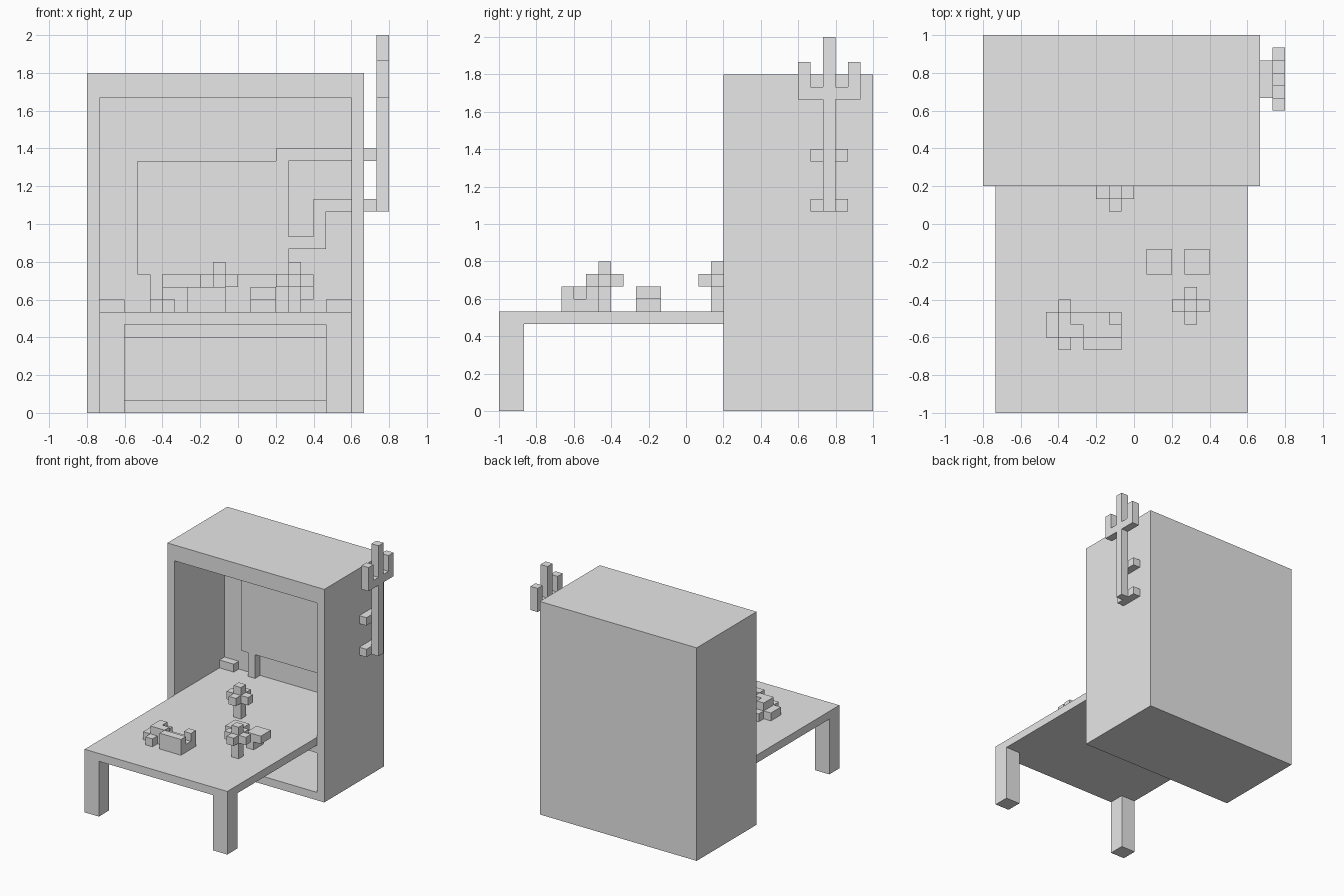
import bpy
import bmesh
from mathutils import Vector

U = 1 / 15  # block size

if "Cube" in bpy.data.objects:
    bpy.data.objects.remove(bpy.data.objects["Cube"], do_unlink=True)

grey = bpy.data.materials.new("plain_grey")
grey.use_nodes = True
grey.diffuse_color = (0.8, 0.8, 0.8, 1)
grey.node_tree.nodes["Principled BSDF"].inputs["Base Color"].default_value = (0.8, 0.8, 0.8, 1)


def finish(name, bm):
    bmesh.ops.scale(bm, vec=(U, U, U), verts=bm.verts)
    bmesh.ops.recalc_face_normals(bm, faces=bm.faces)
    mesh = bpy.data.meshes.new(name)
    bm.to_mesh(mesh)
    bm.free()
    mesh.materials.append(grey)
    obj = bpy.data.objects.new(name, mesh)
    bpy.context.collection.objects.link(obj)
    return obj


def blocks(name, *boxes):
    """One object from boxes given as x, y and z ranges in block units."""
    bm = bmesh.new()
    for ranges in boxes:
        low = Vector([r[0] for r in ranges])
        high = Vector([r[1] for r in ranges])
        verts = bmesh.ops.create_cube(bm, size=1)["verts"]
        bmesh.ops.scale(bm, vec=high - low, verts=verts)
        bmesh.ops.translate(bm, vec=(low + high) / 2, verts=verts)
    return finish(name, bm)


def cut(target, cutter):
    mod = target.modifiers.new("opening", 'BOOLEAN')
    mod.operation = 'DIFFERENCE'
    mod.solver = 'EXACT'
    mod.object = cutter
    bpy.context.view_layer.objects.active = target
    bpy.ops.object.modifier_apply(modifier=mod.name)
    bpy.data.objects.remove(cutter, do_unlink=True)


def little_tree(name, x, y):
    blocks(name,
           ((x, x + 1), (y, y + 1), (8, 12)),
           ((x - 1, x + 2), (y, y + 1), (10, 11)),
           ((x, x + 1), (y - 1, y + 2), (10, 11)))


# Cabinet with an upper and a lower opening
cabinet = blocks("cabinet", ((-12, 10), (3, 15), (0, 27)))
cut(cabinet, blocks("upper_cutter", ((-11, 9), (2, 13), (7, 25))))
cut(cabinet, blocks("lower_cutter", ((-11, 9), (2, 13), (1, 6))))

# Raised panel on the back wall, with two pipe-like bands to the right
outline = [(-7, 8), (-7, 11), (-8, 11), (-8, 20), (3, 20), (3, 21), (9, 21),
           (9, 20), (4, 20), (4, 14), (6, 14), (6, 17), (9, 17), (9, 16),
           (7, 16), (7, 13), (4, 13), (4, 11), (-6, 11), (-6, 8)]
bm = bmesh.new()
face = bm.faces.new([bm.verts.new((x, 12, z)) for x, z in outline])
panel = bmesh.ops.extrude_face_region(bm, geom=[face])
moved = [g for g in panel["geom"] if isinstance(g, bmesh.types.BMVert)]
bmesh.ops.translate(bm, vec=(0, 1, 0), verts=moved)
finish("back_panel", bm)

# Table board, front legs and rear hinge blocks
blocks("table_top", ((-11, 9), (-15, 13), (7, 8)))
for side, x in (("right", -11), ("left", 7)):
    blocks(side + "_leg", ((x, x + 2), (-15, -13), (0, 7)))
    blocks(side + "_hinge", ((x, x + 2), (12, 13), (8, 9)))

# Small trees
little_tree("rear_tree", -2, 2)
little_tree("front_tree", 4, -7)

# Two overhanging stools
blocks("right_stool", ((1, 3), (-4, -2), (9, 10)), ((1, 3), (-3, -2), (8, 9)))
blocks("left_stool", ((4, 6), (-4, -2), (9, 10)), ((4, 5), (-4, -2), (8, 9)))

# Bench with a back and an arm
blocks("bench",
       ((-4, -1), (-9, -7), (8, 9)),
       ((-4, -1), (-10, -9), (8, 10)),
       ((-2, -1), (-8, -7), (9, 10)))

# Bush beside the bench
blocks("bush",
       ((-7, -4), (-9, -7), (8, 9)),
       ((-6, -5), (-10, -6), (8, 9)),
       ((-6, -4), (-9, -8), (9, 10)),
       ((-6, -5), (-8, -7), (9, 10)))

# Three-pronged fork on the side wall, held by two brackets
blocks("side_fork",
       ((11, 12), (11, 12), (16, 30)),
       ((11, 12), (9, 14), (25, 26)),
       ((11, 12), (9, 10), (26, 28)),
       ((11, 12), (13, 14), (26, 28)))
for name, z in (("lower_bracket", 16), ("upper_bracket", 20)):
    blocks(name, ((10, 11), (10, 13), (z, z + 1)))
